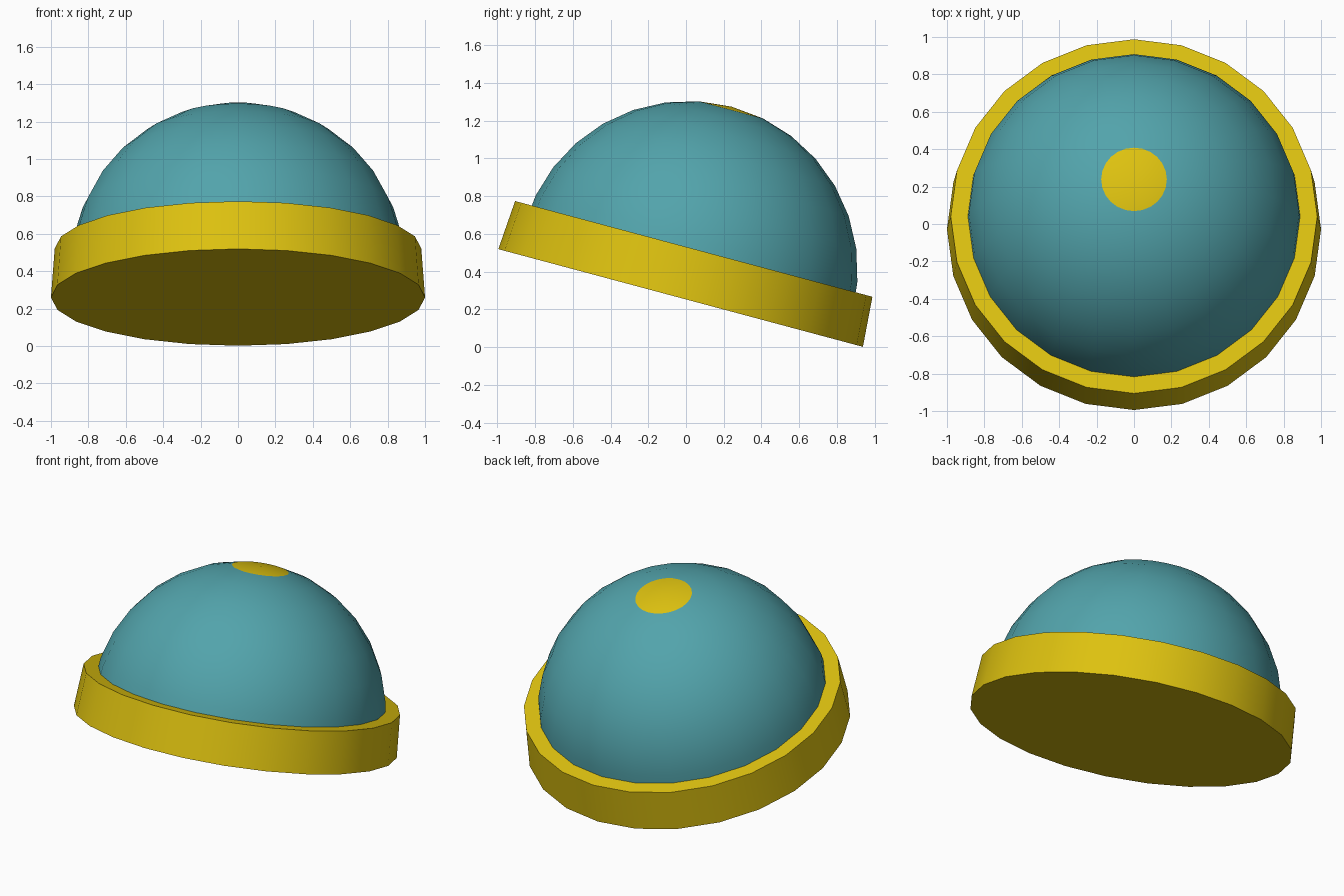
import bpy, bmesh
from math import sin, cos, pi, radians

cube = bpy.data.objects.get("Cube")
if cube:
    bpy.data.objects.remove(cube, do_unlink=True)

SIDES = 24
RADIUS = 0.9
CENTRE = (0, 0.01, 0.404)   # centre of the dome sphere
TILT = radians(-15)


def make_material(name, colour):
    mat = bpy.data.materials.new(name)
    mat.use_nodes = True
    mat.diffuse_color = colour
    mat.node_tree.nodes["Principled BSDF"].inputs["Base Color"].default_value = colour
    return mat


teal = make_material("teal", (0.085, 0.37, 0.41, 1))
yellow = make_material("yellow", (0.73, 0.54, 0.005, 1))


def lathe(name, profile, materials):
    """Spin (radius, height) points round the tilted axis."""
    bm = bmesh.new()
    rings = []
    for r, z in profile:
        if r < 1e-5:
            rings.append([bm.verts.new((0, 0, z))] * SIDES)
        else:
            angles = [2 * pi * i / SIDES for i in range(SIDES)]
            rings.append([bm.verts.new((r * cos(a), r * sin(a), z)) for a in angles])
    for low, high in zip(rings, rings[1:]):
        for i in range(SIDES):
            j = (i + 1) % SIDES
            corners = dict.fromkeys((low[i], low[j], high[j], high[i]))
            bm.faces.new(list(corners))
    bmesh.ops.recalc_face_normals(bm, faces=bm.faces[:])
    mesh = bpy.data.meshes.new(name)
    bm.to_mesh(mesh)
    bm.free()
    obj = bpy.data.objects.new(name, mesh)
    bpy.context.collection.objects.link(obj)
    obj.location = CENTRE
    obj.rotation_euler.x = TILT
    for mat in materials:
        mesh.materials.append(mat)
    bpy.ops.object.select_all(action='DESELECT')
    obj.select_set(True)
    bpy.context.view_layer.objects.active = obj
    bpy.ops.object.shade_smooth_by_angle(angle=radians(35))
    return obj


# Dome, from the equator up to the pole, with a round spot on top
steps = [pi / 2 * i / 8 for i in range(9)]
dome = lathe("dome", [(RADIUS * cos(a), RADIUS * sin(a)) for a in steps], [teal, yellow])
spot_height = RADIUS * sin(steps[-2])
for face in dome.data.polygons:
    if face.center.z > spot_height:
        face.material_index = 1

# Tapered band round the dome, closed underneath by a flat base
BOTTOM, TOP = -0.149, 0.12
lathe("band", [(0, BOTTOM), (0.89, BOTTOM), (1.0, BOTTOM),
               (0.98, TOP), (0.87, TOP)], [yellow])
